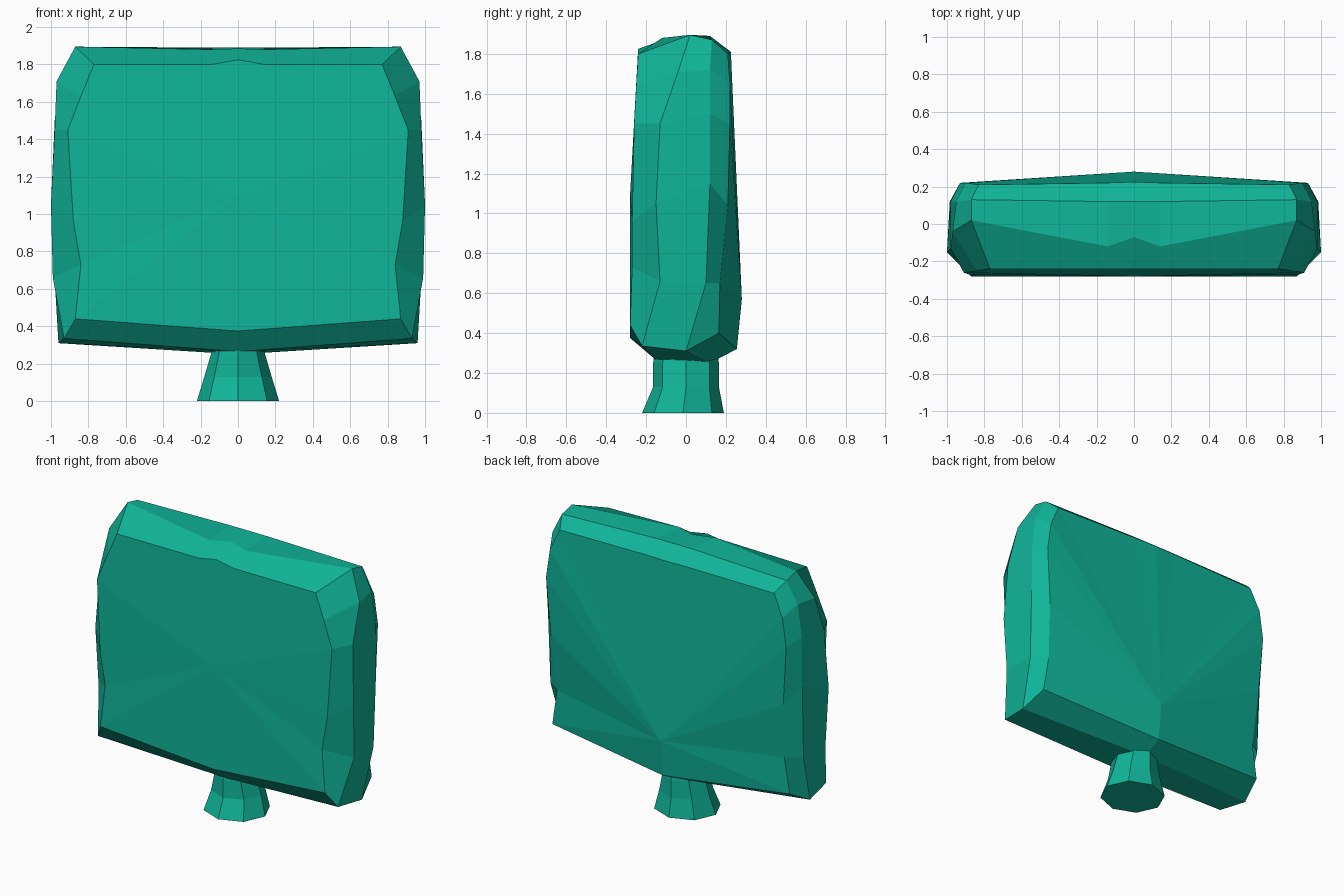
import bpy, bmesh, math

if "Cube" in bpy.data.objects:
    bpy.data.objects.remove(bpy.data.objects["Cube"])

mat = bpy.data.materials.new("teal")
mat.diffuse_color = (0.005, 0.46, 0.32, 1)
mat.use_nodes = True
mat.node_tree.nodes["Principled BSDF"].inputs["Base Color"].default_value = mat.diffuse_color


def finish(name, bm):
    bmesh.ops.remove_doubles(bm, verts=bm.verts, dist=0.0005)
    bmesh.ops.recalc_face_normals(bm, faces=bm.faces)
    me = bpy.data.meshes.new(name)
    bm.to_mesh(me)
    bm.free()
    me.materials.append(mat)
    ob = bpy.data.objects.new(name, me)
    bpy.context.collection.objects.link(ob)
    return ob


# Slab: half outlines from bottom centre round to top centre, front to back
front = [(0, -.28, .375), (.87, -.28, .44), (.84, -.27, .73), (.88, -.27, .96), (.91, -.26, 1.45),
         (.84, -.25, 1.63), (.77, -.24, 1.8), (.14, -.24, 1.8), (0, -.24, 1.825)]
front_rim = [(0, -.15, .265), (.93, -.22, .335), (.99, -.13, .66), (1, -.15, 1.05), (.98, -.13, 1.45),
             (.97, -.04, 1.71), (.87, .02, 1.895), (.14, -.12, 1.88), (0, -.07, 1.885)]
back_rim = [(0, .12, .25), (.96, 0, .31), (.98, .1, .65), (.985, .12, 1.15), (.98, .12, 1.5),
            (.95, .12, 1.72), (.87, .13, 1.87), (.14, .12, 1.89), (0, .12, 1.89)]
back = [(0, .255, .32), (.92, .165, .4), (.88, .17, .65), (.9, .21, 1.04), (.93, .22, 1.45),
        (.9, .22, 1.65), (.83, .21, 1.8), (.14, .22, 1.81), (0, .225, 1.81)]
loops = [front, front_rim, back_rim, back]

bm = bmesh.new()
for side in (1, -1):
    rings = [[bm.verts.new((side * x, y, z)) for x, y, z in lp] for lp in loops]
    for a, b in zip(rings, rings[1:]):
        for i in range(len(a) - 1):
            bm.faces.new((a[i], a[i + 1], b[i + 1], b[i]))
    # gently bulging front and back faces
    for ring, hub in ((rings[0], (0, -.28, 1.1)), (rings[-1], (0, .28, .57))):
        c = bm.verts.new(hub)
        for i in range(len(ring) - 1):
            bm.faces.new((c, ring[i], ring[i + 1]))
finish("slab_head", bm)

# Flared eight-sided stem
bm = bmesh.new()
N = 8
rings = []
for z, rx, ry, cy in ((0, .22, .205, -.015), (.13, .18, .165, 0), (.25, .145, .165, 0), (.36, .12, .15, 0)):
    rings.append([bm.verts.new((rx * math.cos(math.tau * k / N), cy + ry * math.sin(math.tau * k / N), z))
                  for k in range(N)])
for a, b in zip(rings, rings[1:]):
    for k in range(N):
        bm.faces.new((a[k], a[(k + 1) % N], b[(k + 1) % N], b[k]))
bm.faces.new(rings[0])
bm.faces.new(rings[-1])
finish("stem", bm)
